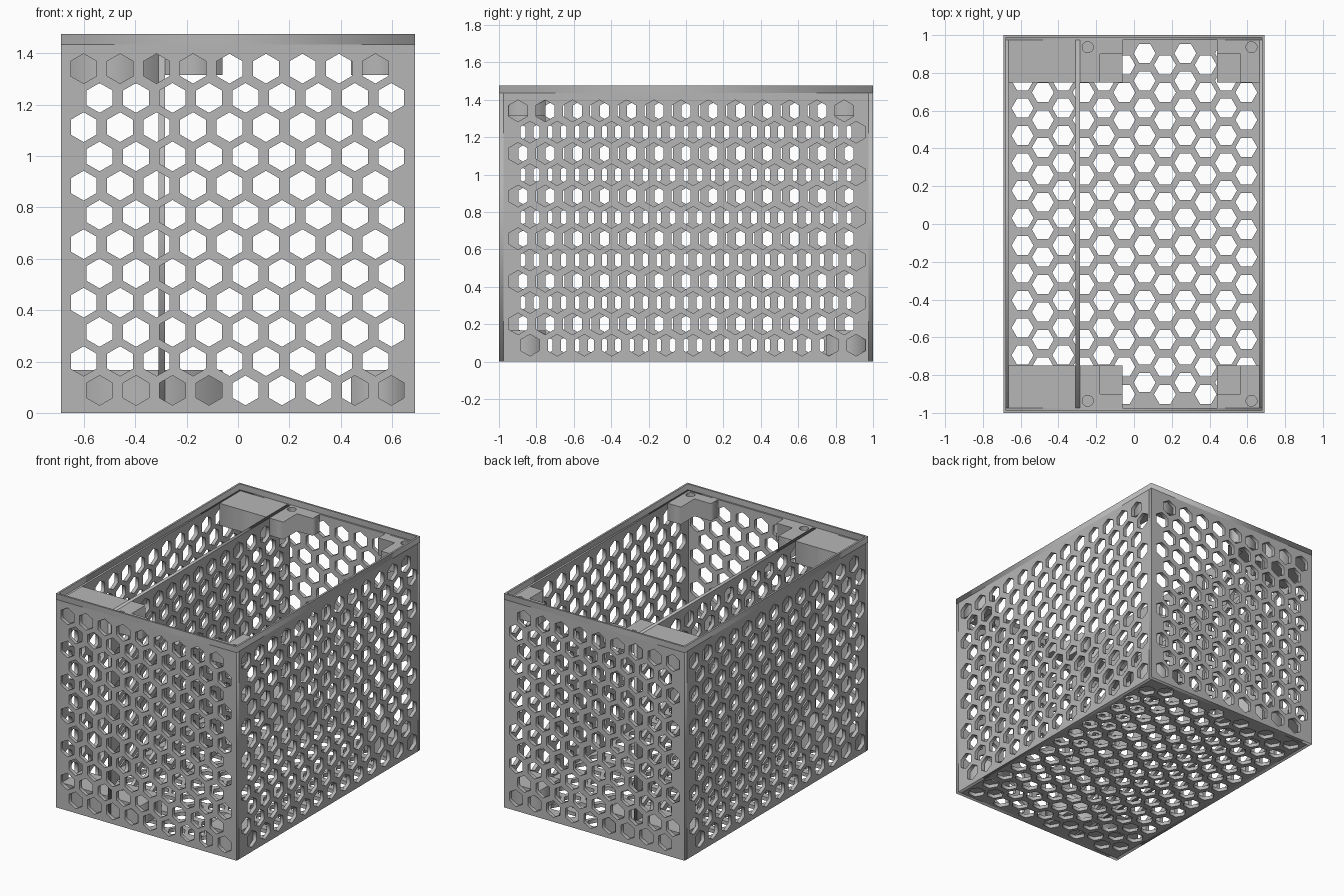
import bpy, math
from mathutils import Matrix, Vector

if "Cube" in bpy.data.objects:
    bpy.data.objects.remove(bpy.data.objects["Cube"])

W, D, H = 0.69, 1.0, 1.475      # half width, half depth, height
T = 0.025                       # panel thickness
LEDGE = 1.435                   # top of the panels, under the thin rim
R = 0.058                       # hexagon radius

grey = bpy.data.materials.new("grey plastic")
grey.diffuse_color = (0.47, 0.47, 0.47, 1)
grey.use_nodes = True
grey.node_tree.nodes["Principled BSDF"].inputs["Base Color"].default_value = grey.diffuse_color

# Directions (u, v, extrusion normal) for each panel orientation
FLAT = ((1, 0, 0), (0, 1, 0), (0, 0, 1))
FRONT = ((1, 0, 0), (0, 0, 1), (0, -1, 0))
SIDE = ((0, 1, 0), (0, 0, 1), (1, 0, 0))
FLOOR = ((0, 1, 0), (1, 0, 0), (0, 0, -1))


def rect(u0, u1, v0, v1):
    return [(u0, v0), (u1, v0), (u1, v1), (u0, v1)]


def ngon(u, v, r, n):
    return [(u + r * math.sin(2 * math.pi * i / n),
             v + r * math.cos(2 * math.pi * i / n)) for i in range(n)]


def honeycomb(cols, du, even, odd, v0, dv, flip=1):
    """Twelve staggered rows of hexagons."""
    return [ngon(flip * ((odd if r % 2 else even) + c * du), v0 + r * dv, R, 6)
            for r in range(12) for c in range(cols)]


def plate(name, loops, thickness, centre, axes=FLAT):
    """Extrude a flat outline with holes into a solid plate."""
    cu = bpy.data.curves.new(name, 'CURVE')
    cu.dimensions = '2D'
    cu.fill_mode = 'BOTH'
    cu.extrude = thickness / 2
    for pts in loops:
        s = cu.splines.new('POLY')
        s.points.add(len(pts) - 1)
        for p, (u, v) in zip(s.points, pts):
            p.co = (u, v, 0, 1)
        s.use_cyclic_u = True
    tmp = bpy.data.objects.new(name + "_outline", cu)
    bpy.context.collection.objects.link(tmp)
    deps = bpy.context.evaluated_depsgraph_get()
    me = bpy.data.meshes.new_from_object(tmp.evaluated_get(deps))
    bpy.data.objects.remove(tmp)
    me.transform(Matrix.Translation(centre) @ Matrix([Vector(a) for a in axes]).transposed().to_4x4())
    me.materials.clear()
    me.materials.append(grey)
    ob = bpy.data.objects.new(name, me)
    bpy.context.collection.objects.link(ob)
    return ob


def slab(name, outline, z0, z1, holes=()):
    return plate(name, [outline, *holes], z1 - z0, (0, 0, (z0 + z1) / 2))


# Front and back panels
front_holes = honeycomb(9, 0.142, -0.539, -0.601, 0.0875, 0.1139)
for name, y in (("front_panel", -D + T / 2), ("back_panel", D - T / 2)):
    plate(name, [rect(-W, W, 0, LEDGE)] + front_holes, T, (0, y, 0), FRONT)

# Side panels; the left pattern mirrors the right
for name, x, flip in (("right_panel", W - T / 2, 1), ("left_panel", -W + T / 2, -1)):
    holes = honeycomb(13, 0.1453, -0.834, -0.898, 0.0875, 0.1139, flip)
    plate(name, [rect(-D + T, D - T, 0, LEDGE)] + holes, T, (x, 0, 0), SIDE)

# Inner divider
holes = honeycomb(13, 0.1453, -0.834, -0.898, 0.0875, 0.1139)
plate("divider", [rect(-D + T, D - T, T, LEDGE)] + holes, T, (-0.2975, 0, 0), SIDE)

# Floor
holes = honeycomb(13, 0.1453, -0.84, -0.902, -0.59, 0.1077)
plate("floor", [rect(-D + T, D - T, -W + T, W - T)] + holes, T, (0, 0, T / 2), FLOOR)

# Thin rim around the top
slab("rim", rect(-W, W, -D, D), LEDGE, H,
     [rect(-W + 0.013, W - 0.013, -D + 0.013, D - 0.013)])

# Corner blocks at both ends
IN, FACE, NOTCH = D - T, 0.75, 0.9
for end, s in (("front", -1), ("back", 1)):
    def ends(pts):
        return [(x, s * y) for x, y in pts]
    # Lower blocks on the floor
    slab(end + "_lower_left_block", ends(rect(-W + T, -0.06, FACE, IN)), T, 0.167)
    slab(end + "_lower_right_block", ends(rect(0.44, W - T, FACE, IN)), T, 0.167)
    # Upper block beside the divider
    slab(end + "_upper_left_block", ends(rect(-W + T, -0.31, FACE, IN)), 1.283, LEDGE)
    # Notched upper blocks with screw holes
    mid = [(-0.285, FACE), (-0.18, FACE), (-0.18, NOTCH), (-0.06, NOTCH), (-0.06, IN), (-0.285, IN)]
    right = [(0.565, FACE), (W - T, FACE), (W - T, IN), (0.44, IN), (0.44, NOTCH), (0.565, NOTCH)]
    slab(end + "_upper_middle_block", ends(mid), 1.315, LEDGE, [ends(ngon(-0.245, 0.936, 0.029, 24))])
    slab(end + "_upper_right_block", ends(right), 1.315, LEDGE, [ends(ngon(0.622, 0.936, 0.029, 24))])
